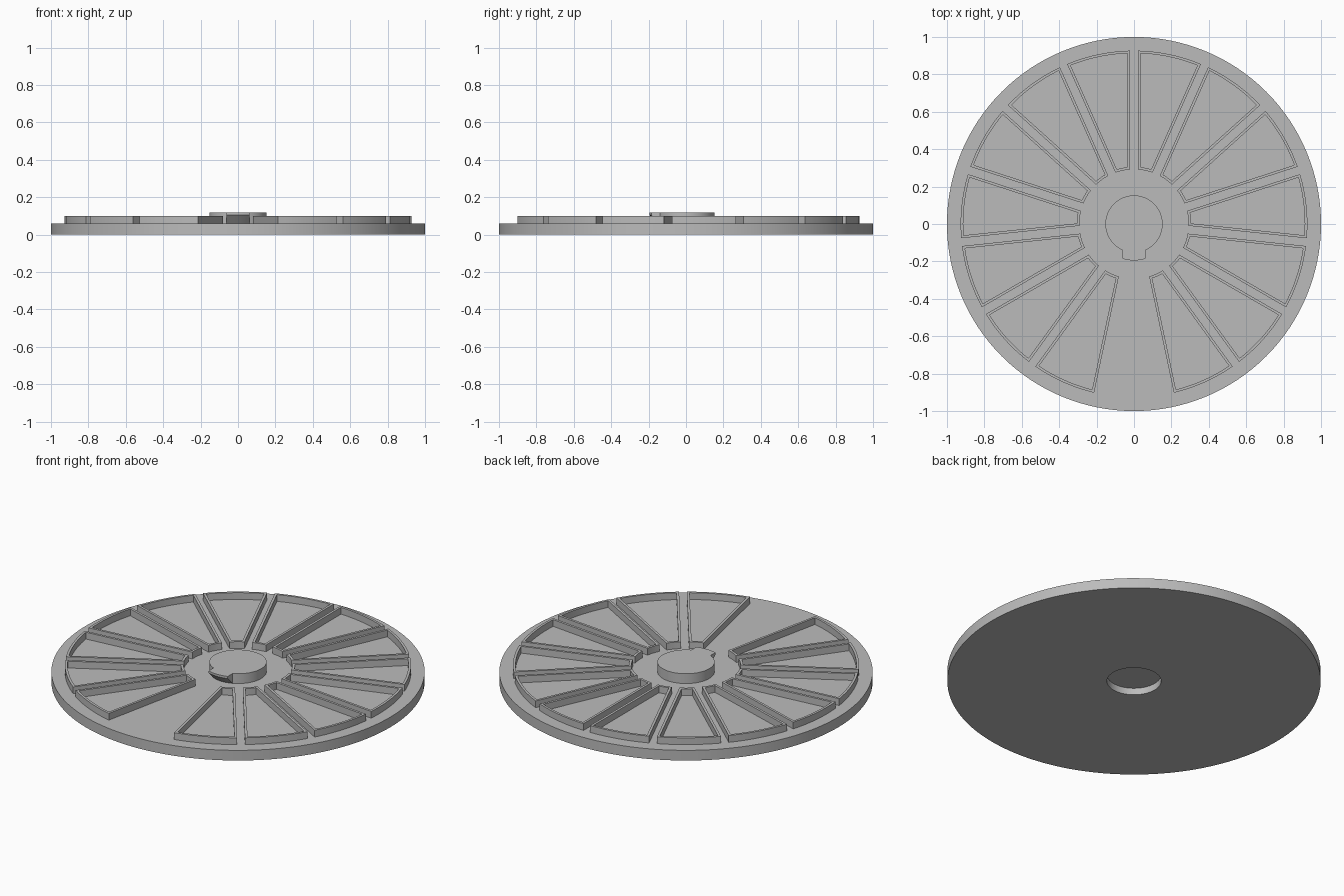
import bpy
import bmesh
from math import asin, cos, pi, radians, sin, sqrt

cube = bpy.data.objects.get("Cube")
if cube:
    bpy.data.objects.remove(cube, do_unlink=True)

GREY = (0.5, 0.5, 0.5, 1)
material = bpy.data.materials.new("plain grey")
material.use_nodes = True
material.diffuse_color = GREY
material.node_tree.nodes["Principled BSDF"].inputs["Base Color"].default_value = GREY

BASE_TOP, WALL_TOP, HUB_TOP = 0.06, 0.1, 0.118
HUB_R, KEY_R, KEY_HALF = 0.153, 0.195, 0.062
SLOTS = 15
STEP = 2 * pi / SLOTS


def finish(name, bm):
    bmesh.ops.remove_doubles(bm, verts=bm.verts, dist=1e-5)
    bmesh.ops.recalc_face_normals(bm, faces=bm.faces)
    mesh = bpy.data.meshes.new(name)
    bm.to_mesh(mesh)
    bm.free()
    mesh.materials.append(material)
    obj = bpy.data.objects.new(name, mesh)
    bpy.context.collection.objects.link(obj)
    bpy.ops.object.select_all(action="DESELECT")
    obj.select_set(True)
    bpy.context.view_layer.objects.active = obj
    bpy.ops.object.shade_smooth_by_angle(angle=radians(30))
    return obj


def bridge(bm, a, b, closed=True):
    """Join two equal rows of vertices with quads."""
    n = len(a)
    for i in range(n if closed else n - 1):
        j = (i + 1) % n
        bm.faces.new((a[i], a[j], b[j], b[i]))


def lathe(name, profile, sides):
    """Turn (radius, height) points; the first and last rings are capped."""
    bm = bmesh.new()
    rings = []
    for r, z in profile:
        rings.append([bm.verts.new((r * cos(i * 2 * pi / sides), r * sin(i * 2 * pi / sides), z))
                      for i in range(sides)])
    for a, b in zip(rings, rings[1:]):
        bridge(bm, a, b)
    bm.faces.new(rings[0])
    bm.faces.new(rings[-1])
    return finish(name, bm)


def sector(middle, gap, r_in, r_out, steps=10):
    """Outline of a wedge whose straight sides run parallel to the slot edges."""
    points = []
    for r, way in ((r_in, 1), (r_out, -1)):
        half = STEP / 2 - asin(gap / r)
        for i in range(steps + 1):
            a = middle + way * half * (2 * i / steps - 1)
            points.append((r * cos(a), r * sin(a)))
    return points


def compartment(name, middle, wall=0.014):
    """Open wedge-shaped frame standing on the base."""
    outer = sector(middle, 0.021, 0.292, 0.927)
    inner = sector(middle, 0.021 + wall, 0.292 + wall, 0.927 - wall)
    bm = bmesh.new()
    loops = [[bm.verts.new((x, y, z)) for x, y in outline]
             for outline, z in ((outer, BASE_TOP), (outer, WALL_TOP),
                                (inner, WALL_TOP), (inner, BASE_TOP))]
    for k in range(4):
        bridge(bm, loops[k], loops[(k + 1) % 4])
    return finish(name, bm)


# Base disc with a shallow round socket underneath
lathe("base_disc", [(0.145, 0.04), (0.145, 0), (1, 0), (1, BASE_TOP)], 128)

# Raised round hub
lathe("hub", [(HUB_R, BASE_TOP), (HUB_R, HUB_TOP)], 64)

# Hub key: rounded tip with a sloping underside
bm = bmesh.new()
key_profile = [(HUB_R, BASE_TOP), (KEY_R, HUB_TOP - 0.013), (KEY_R, HUB_TOP), (HUB_R, HUB_TOP)]
rows = []
for i in range(9):
    x = KEY_HALF * (i / 4 - 1)
    rows.append([bm.verts.new((x, -sqrt(r * r - x * x), z)) for r, z in key_profile])
for a, b in zip(rows, rows[1:]):
    bridge(bm, a, b)
bm.faces.new(rows[0])
bm.faces.new(rows[-1])
finish("hub_key", bm)

# Ring of compartments, leaving the front slot empty
for i in range(1, SLOTS):
    compartment(f"compartment_{i}", -pi / 2 + i * STEP)
